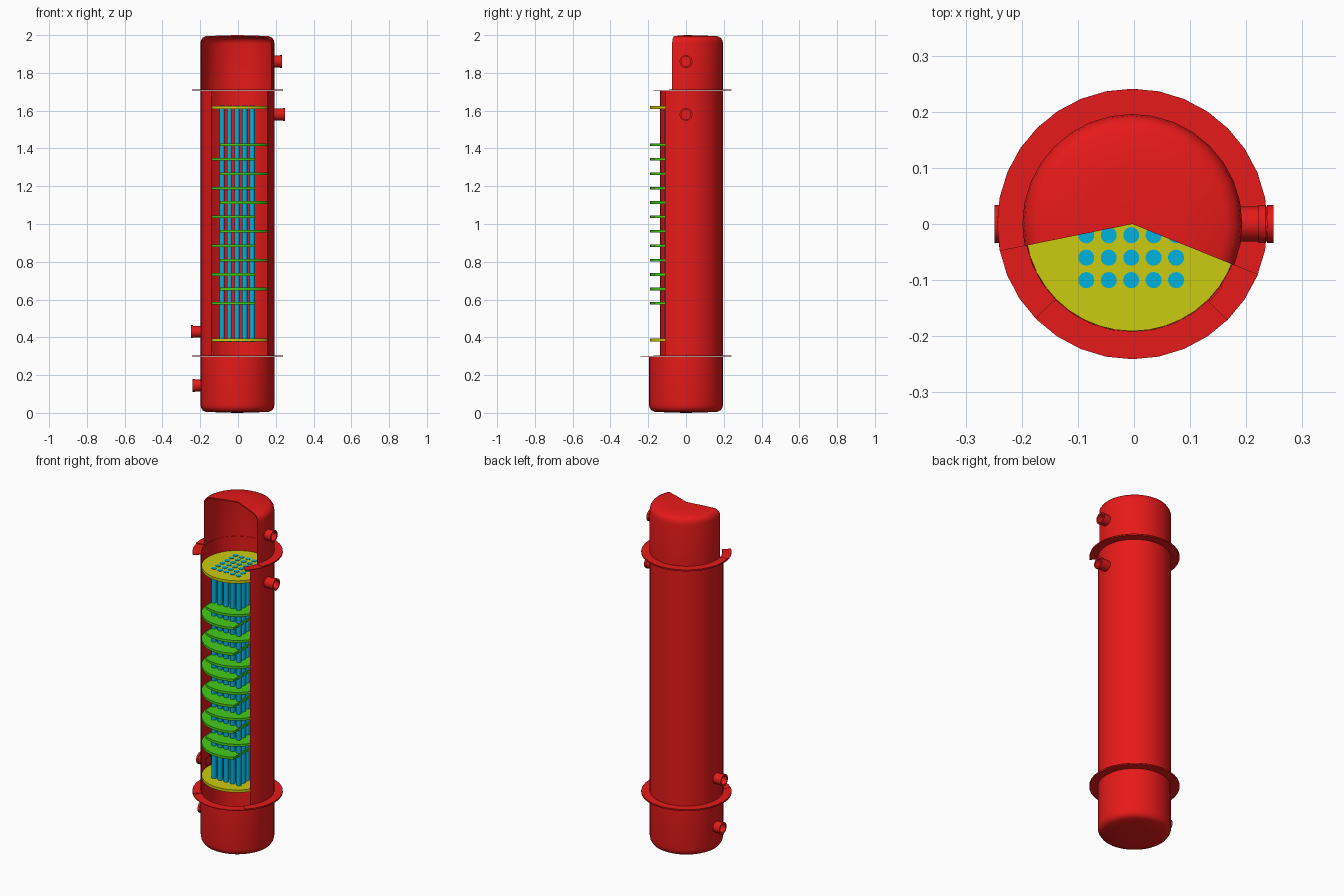
import bpy, bmesh
from math import radians, cos, sin, acos, pi
from mathutils import Matrix

if "Cube" in bpy.data.objects:
    bpy.data.objects.remove(bpy.data.objects["Cube"])

CX = -0.003          # axis of the vessel
R, RI, RF = 0.196, 0.192, 0.241   # shell outer, shell inner, flange radius


def material(name, rgb):
    m = bpy.data.materials.new(name)
    m.diffuse_color = (*rgb, 1)
    m.use_nodes = True
    m.node_tree.nodes["Principled BSDF"].inputs["Base Color"].default_value = m.diffuse_color
    return m


RED = material("red", (0.8, 0.01, 0.01))
YELLOW = material("yellow", (0.6, 0.6, 0.005))
GREEN = material("green", (0.06, 0.6, 0.008))
BLUE = material("blue", (0.0, 0.45, 0.75))


def finish(name, bm, mat):
    bmesh.ops.remove_doubles(bm, verts=bm.verts, dist=1e-5)
    bmesh.ops.recalc_face_normals(bm, faces=bm.faces)
    me = bpy.data.meshes.new(name)
    bm.to_mesh(me)
    bm.free()
    me.materials.append(mat)
    me.polygons.foreach_set("use_smooth", [True] * len(me.polygons))
    me.set_sharp_from_angle(angle=radians(35))
    ob = bpy.data.objects.new(name, me)
    bpy.context.collection.objects.link(ob)
    return ob


def revolve(name, profile, mat, start=0, end=360, full_segments=32, matrix=None):
    """Turn a closed (radius, z) outline about z; end faces close a partial turn."""
    bm = bmesh.new()
    full = end - start >= 360
    n = max(3, round(full_segments * (end - start) / 360))
    rings = []
    for i in range(n if full else n + 1):
        a = radians(start + (end - start) * i / n)
        rings.append([bm.verts.new((r * cos(a), r * sin(a), z)) for r, z in profile])
    k = len(profile)
    for i in range(n):
        p, q = rings[i], rings[(i + 1) % len(rings)]
        for j in range(k):
            if profile[j][0] == 0 and profile[(j + 1) % k][0] == 0:
                continue
            bm.faces.new((p[j], q[j], q[(j + 1) % k], p[(j + 1) % k]))
    if not full:
        bm.faces.new(rings[0])
        bm.faces.new(rings[-1])
    bmesh.ops.dissolve_degenerate(bm, dist=1e-6, edges=bm.edges)
    bm.transform(matrix or Matrix.Translation((CX, 0, 0)))
    return finish(name, bm, mat)


def ring(r0, r1, z0, z1):
    return [(r0, z0), (r1, z0), (r1, z1), (r0, z1)]


def cap_profile(base, tip):
    """Hollow domed head with a thin flange at its open end."""
    h, s = abs(tip - base), 1 if tip > base else -1
    pts = [(RI, 0), (RF, 0), (RF, 0.004), (R, 0.004), (R, h - 0.045),
           (0.193, h - 0.028), (0.184, h - 0.014), (0.168, h - 0.006),
           (0.09, h - 0.002), (0, h),
           (0, h - 0.006), (0.09, h - 0.008), (0.166, h - 0.012),
           (0.18, h - 0.02), (0.189, h - 0.032), (RI, h - 0.047)]
    return [(r, base + s * z) for r, z in pts]


# Shell wall with its front opening
revolve("shell", ring(RI, R, 0.3, 1.708), RED, -35, 225)
# Shell flanges, cut a little wider than the wall
for name, z in (("shell_lower_flange", 0.300), ("shell_upper_flange", 1.704)):
    revolve(name, ring(R - 0.001, RF, z, z + 0.004), RED, -45.5, 224.4)
# Heads: the upper one has a sector removed
revolve("upper_head", cap_profile(1.709, 2.0), RED, -22, 191.5)
revolve("lower_head", cap_profile(0.299, 0.0), RED)

# Nozzles: short open pipes along x
for name, side, z, reach in (("upper_head_nozzle", 1, 1.86, 0.234),
                             ("upper_shell_nozzle", 1, 1.58, 0.249),
                             ("lower_shell_nozzle", -1, 0.43, 0.249),
                             ("lower_head_nozzle", -1, 0.145, 0.24)):
    m = Matrix.Translation((0, 0, z)) @ Matrix.Rotation(side * pi / 2, 4, 'Y')
    outline = [(0.025, 0.188), (0.031, 0.188), (0.031, reach - 0.012),
               (0.034, reach - 0.012), (0.034, reach), (0.025, reach)]
    revolve(name, outline, RED, full_segments=20, matrix=m)

# Tube plates
for name, z in (("lower_tube_plate", 0.387), ("upper_tube_plate", 1.616)):
    revolve(name, [(0, z - 0.008), (0.191, z - 0.008), (0.191, z + 0.008), (0, z + 0.008)],
            YELLOW, full_segments=40)

# Tube bundle
bm = bmesh.new()
for i in range(5):
    for j in range(6):
        x, y = CX - 0.002 + (i - 2) * 0.04, (j - 2.5) * 0.04
        bmesh.ops.create_cone(bm, cap_ends=True, segments=14, radius1=0.0145, radius2=0.0145,
                              depth=1.25, matrix=Matrix.Translation((x, y, 1.0015)))
finish("tube_bundle", bm, BLUE)

# Segmental baffles, alternately open on the left and right
for i in range(12):
    z, side = 1.419 - i * 0.0763, 1 if i % 2 == 0 else -1
    t = acos(-0.092 / 0.191)
    bm = bmesh.new()
    arc = [-t + 2 * t * k / 28 for k in range(29)]
    face = bm.faces.new([bm.verts.new((CX + side * 0.191 * cos(a), 0.191 * sin(a), z - 0.007))
                         for a in arc])
    ext = bmesh.ops.extrude_face_region(bm, geom=[face], use_keep_orig=True)
    bmesh.ops.translate(bm, vec=(0, 0, 0.014),
                        verts=[g for g in ext["geom"] if isinstance(g, bmesh.types.BMVert)])
    finish(f"baffle_{i + 1}", bm, GREEN)
